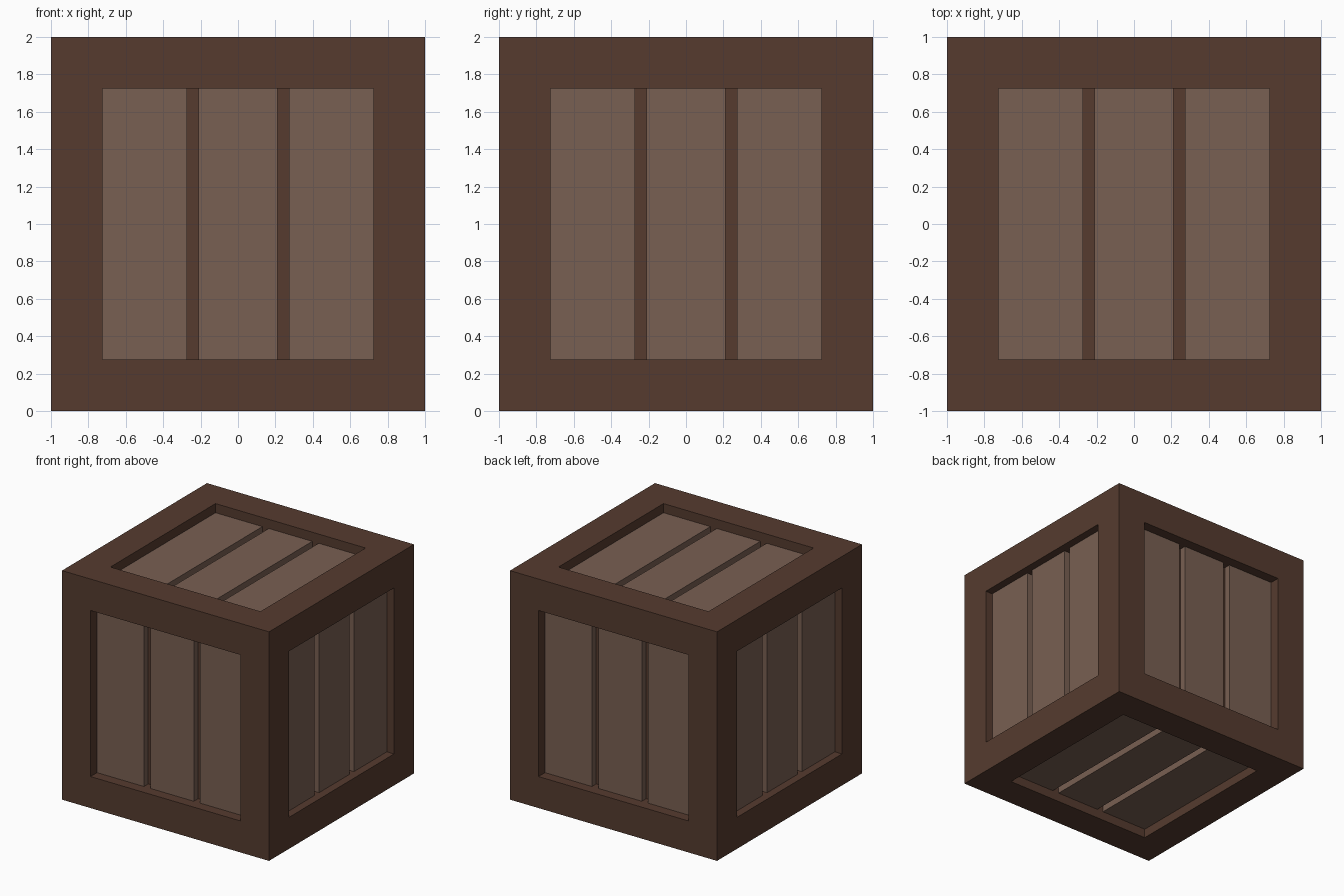
import bpy, bmesh
from math import pi
from mathutils import Matrix, Vector

if "Cube" in bpy.data.objects:
    bpy.data.objects.remove(bpy.data.objects["Cube"])

OPEN = 0.725         # half size of each opening
RECESS = (0.07, 0.09, 0.08)  # plank surface below the frame on x, y and z sides
GROOVE = 0.06        # plank thickness above the recess floor
CENTRE = Matrix.Translation((0, 0, 1))


def material(name, rgb):
    m = bpy.data.materials.new(name)
    m.diffuse_color = (*rgb, 1)
    m.use_nodes = True
    m.node_tree.nodes["Principled BSDF"].inputs["Base Color"].default_value = m.diffuse_color
    return m


def finish(bm, name, mat):
    mesh = bpy.data.meshes.new(name)
    bm.to_mesh(mesh)
    bm.free()
    mesh.materials.append(mat)
    obj = bpy.data.objects.new(name, mesh)
    bpy.context.collection.objects.link(obj)
    return obj


def recess_depth(normal):
    return sum(abs(n) * r for n, r in zip(normal, RECESS))


def extrude(bm, face):
    return bmesh.ops.extrude_discrete_faces(bm, faces=[face])["faces"][0]


dark_wood = material("dark_wood", (0.092, 0.044, 0.028))
light_wood = material("light_wood", (0.190, 0.115, 0.085))

# Frame: a cube with a square recess sunk into every side
bm = bmesh.new()
bmesh.ops.create_cube(bm, size=2, matrix=CENTRE)
for face in bm.faces[:]:
    centre = face.calc_center_median()
    normal = (centre - Vector((0, 0, 1))).normalized()
    rim = extrude(bm, face)
    for v in rim.verts:
        v.co = centre + (v.co - centre) * OPEN
    floor = extrude(bm, rim)
    for v in floor.verts:
        v.co -= normal * (recess_depth(normal) + GROOVE)
bmesh.ops.recalc_face_normals(bm, faces=bm.faces[:])
finish(bm, "crate_frame", dark_wood)

# Planks: three per side, upright on the walls and front to back on top and bottom
upright = Matrix.Rotation(pi / 2, 4, 'X')
orientations = {
    "top": Matrix.Identity(4),
    "bottom": Matrix.Rotation(pi, 4, 'Y'),
    "front": upright,
    "right": Matrix.Rotation(pi / 2, 4, 'Z') @ upright,
    "back": Matrix.Rotation(pi, 4, 'Z') @ upright,
    "left": Matrix.Rotation(-pi / 2, 4, 'Z') @ upright,
}
spans = [(-OPEN, -0.272), (-0.21, 0.21), (0.272, OPEN)]
for side, turn in orientations.items():
    depth = recess_depth(turn.to_3x3() @ Vector((0, 0, 1)))
    bm = bmesh.new()
    for a, b in spans:
        place = Matrix.Translation(((a + b) / 2, 0, 1 - depth - GROOVE / 2))
        size = Matrix.Diagonal(Vector((b - a, 2 * OPEN, GROOVE, 1)))
        bmesh.ops.create_cube(bm, size=1, matrix=CENTRE @ turn @ place @ size)
    finish(bm, side + "_planks", light_wood)
